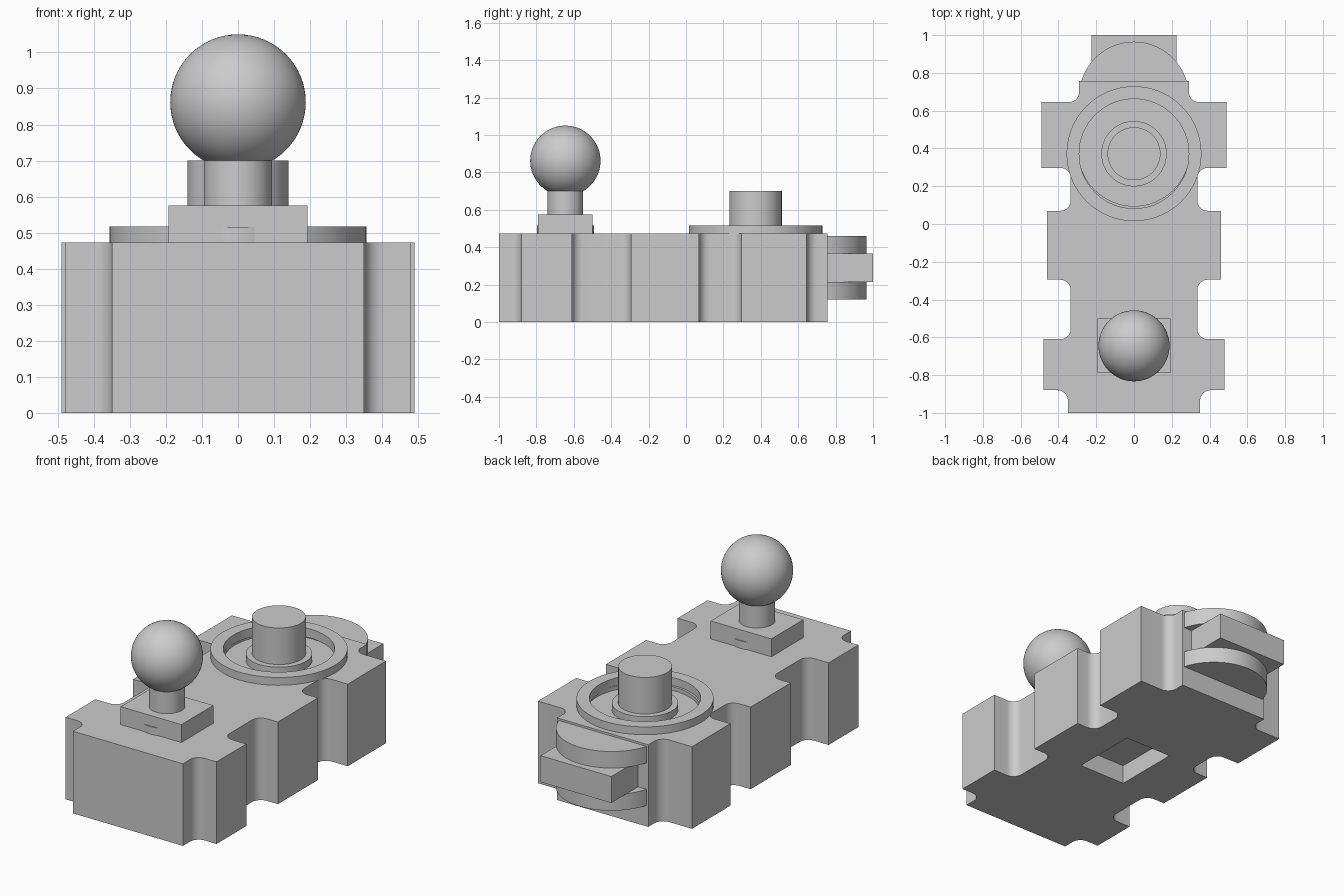
import bpy, bmesh, math

cube = bpy.data.objects.get("Cube")
if cube:
    bpy.data.objects.remove(cube, do_unlink=True)

grey = bpy.data.materials.new("plain_grey")
grey.use_nodes = True
grey.diffuse_color = (0.6, 0.6, 0.6, 1)
grey.node_tree.nodes["Principled BSDF"].inputs["Base Color"].default_value = (0.6, 0.6, 0.6, 1)


def finish(name, bm, smooth=True):
    bmesh.ops.recalc_face_normals(bm, faces=bm.faces)
    mesh = bpy.data.meshes.new(name)
    bm.to_mesh(mesh)
    bm.free()
    mesh.materials.append(grey)
    obj = bpy.data.objects.new(name, mesh)
    bpy.context.collection.objects.link(obj)
    if smooth:
        shade(obj)
    return obj


def select(obj):
    bpy.ops.object.select_all(action="DESELECT")
    obj.select_set(True)
    bpy.context.view_layer.objects.active = obj


def shade(obj):
    select(obj)
    bpy.ops.object.shade_smooth_by_angle(angle=math.radians(30))


def prism(name, outline, z0, z1, smooth=True):
    bm = bmesh.new()
    face = bm.faces.new([bm.verts.new((x, y, z0)) for x, y in outline])
    out = bmesh.ops.extrude_face_region(bm, geom=[face])
    for v in out["geom"]:
        if isinstance(v, bmesh.types.BMVert):
            v.co.z = z1
    return finish(name, bm, smooth)


def box(name, x, y0, y1, z0, z1):
    return prism(name, [(-x, y0), (x, y0), (x, y1), (-x, y1)], z0, z1, False)


def circle(r, y, n=64):
    return [(r * math.cos(math.tau * i / n), y + r * math.sin(math.tau * i / n)) for i in range(n)]


def cylinder(name, r, y, z0, z1):
    return prism(name, circle(r, y), z0, z1)


def fillet(x, y, sx, sy, r=0.055, n=8):
    """Quarter arc rounding an inner corner; centre lies at the given offset direction."""
    cx, cy = x + sx * r, y + sy * r
    pts = [(cx - sx * r * math.cos(a), cy - sy * r * math.sin(a))
           for a in (math.pi / 2 * i / n for i in range(n + 1))]
    # sy < 0 runs from the side wall outwards, sy > 0 returns to the wall
    return pts if sy < 0 else pts[::-1]


def cut(obj, cutter):
    mod = obj.modifiers.new("cut", "BOOLEAN")
    mod.operation = "DIFFERENCE"
    mod.solver = "EXACT"
    mod.object = cutter
    select(obj)
    bpy.ops.object.modifier_apply(modifier="cut")
    bpy.data.objects.remove(cutter, do_unlink=True)


# Body: mirrored outline with three pairs of side lugs
half = [(0.35, -1.0)]
lugs = [(0.35, -0.88, 0.48, -0.61, 0.335),
        (0.335, -0.295, 0.46, 0.07, 0.335),
        (0.335, 0.297, 0.49, 0.645, 0.29)]
for wall_in, y0, tip, y1, wall_out in lugs:
    half += fillet(wall_in, y0, 1, -1)
    half += [(tip, y0), (tip, y1)]
    half += fillet(wall_out, y1, 1, 1)
half.append((0.29, 0.757))
body = prism("body", half + [(-x, y) for x, y in reversed(half)], 0, 0.472, False)

# Shallow well in the top and rectangular pocket in the underside
cut(body, cylinder("well_cutter", 0.295, 0.39, 0.45, 0.6))
cut(body, box("pocket_cutter", 0.15, -0.27, 0.12, -0.1, 0.11))
shade(body)

# Raised ring around the well
bm = bmesh.new()
loops = [[bm.verts.new((x, y, z)) for x, y in circle(r, 0.372)]
         for r, z in ((0.357, 0.465), (0.357, 0.517), (0.29, 0.517), (0.29, 0.465))]
for a, b in zip(loops, loops[1:] + loops[:1]):
    for i in range(len(a)):
        j = (i + 1) % len(a)
        bm.faces.new((a[i], a[j], b[j], b[i]))
finish("well_ring", bm)

# Post with collar standing in the well
cylinder("post_collar", 0.173, 0.372, 0.44, 0.49)
cylinder("post", 0.14, 0.372, 0.44, 0.70)

# Ball hitch on its plinth
box("ball_plinth", 0.193, -0.79, -0.50, 0.46, 0.575)
cylinder("ball_base_disc", 0.152, -0.645, 0.46, 0.515)
cylinder("ball_neck", 0.095, -0.645, 0.55, 0.75)
bm = bmesh.new()
bmesh.ops.create_uvsphere(bm, u_segments=64, v_segments=32, radius=0.188)
bmesh.ops.translate(bm, verts=bm.verts, vec=(0, -0.645, 0.862))
finish("ball", bm)

# Rear coupling: two rounded plates holding a square tongue
plate = [(x, y) for x, y in circle(0.29, 0.675, 96) if y > 0.72]
for label, z0, z1 in (("upper", 0.365, 0.46), ("lower", 0.12, 0.213)):
    prism(label + "_coupling_plate", plate, z0, z1)
box("coupling_tongue", 0.225, 0.72, 1.0, 0.213, 0.365)
